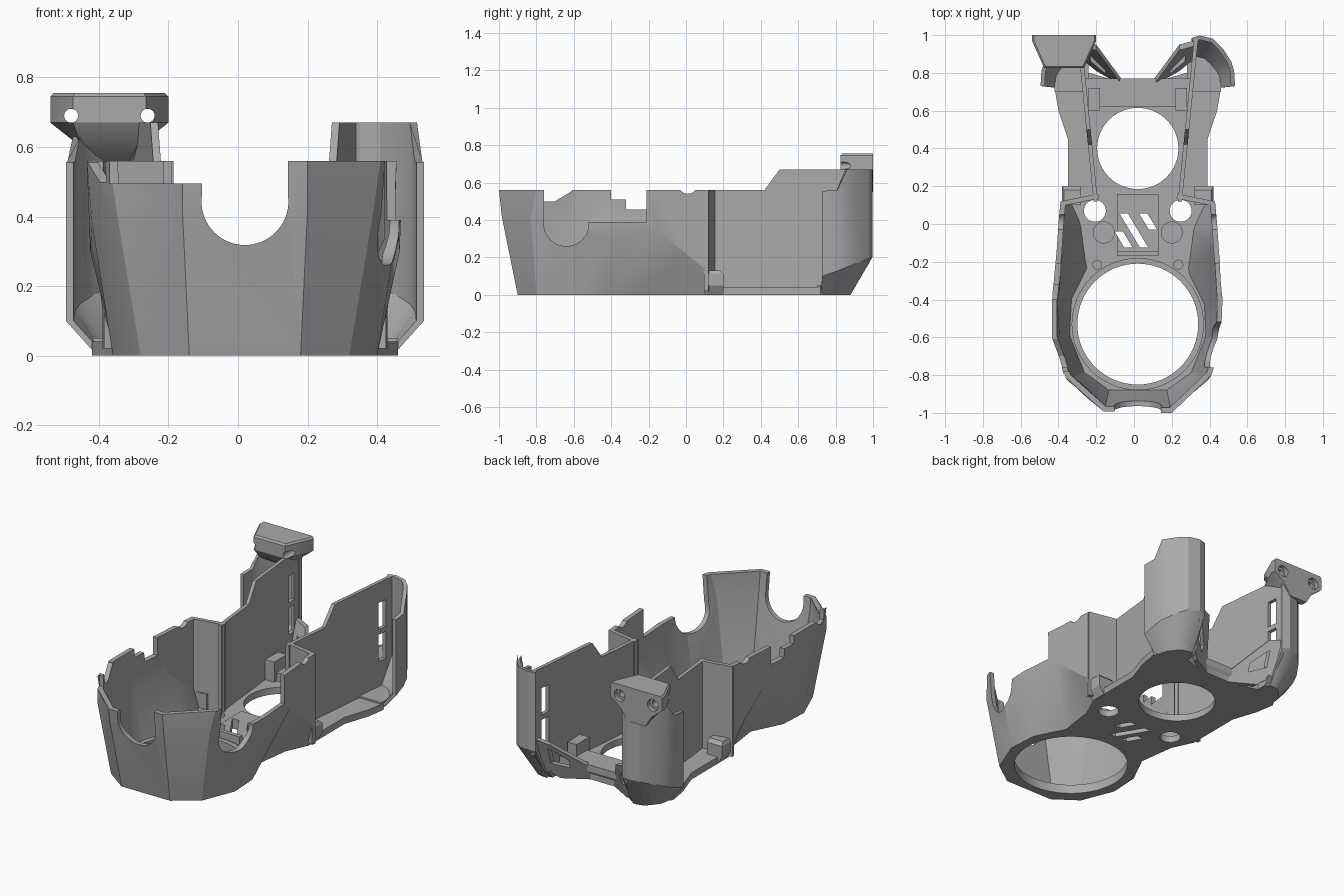
import bpy, bmesh, math
from mathutils import Vector

if "Cube" in bpy.data.objects:
    bpy.data.objects.remove(bpy.data.objects["Cube"])

CX = 0.02  # symmetry line of the housing
grey = bpy.data.materials.new("grey_plastic")
grey.diffuse_color = (0.4, 0.4, 0.4, 1)
grey.use_nodes = True
grey.node_tree.nodes["Principled BSDF"].inputs["Base Color"].default_value = grey.diffuse_color


def finish(name, bm):
    bmesh.ops.recalc_face_normals(bm, faces=bm.faces)
    me = bpy.data.meshes.new(name)
    bm.to_mesh(me)
    bm.free()
    me.materials.append(grey)
    ob = bpy.data.objects.new(name, me)
    bpy.context.collection.objects.link(ob)
    return ob


def loft(name, rings):
    """Closed solid through rings of 3D points."""
    bm = bmesh.new()
    vs = [[bm.verts.new(p) for p in r] for r in rings]
    n = len(vs[0])
    for a, b in zip(vs, vs[1:]):
        for i in range(n):
            j = (i + 1) % n
            bm.faces.new((a[i], a[j], b[j], b[i]))
    bm.faces.new(vs[0])
    bm.faces.new(vs[-1])
    return finish(name, bm)


def prism(name, pts, lo, hi, axis="z"):
    put = {"z": lambda a, b, h: (a, b, h), "y": lambda a, b, h: (a, h, b),
           "x": lambda a, b, h: (h, a, b)}[axis]
    return loft(name, [[put(a, b, h) for a, b in pts] for h in (lo, hi)])


def box(name, x0, x1, y0, y1, z0, z1):
    return prism(name, [(x0, y0), (x1, y0), (x1, y1), (x0, y1)], z0, z1)


def circle(a, b, r, n=48):
    return [(a + r * math.cos(2 * math.pi * i / n), b + r * math.sin(2 * math.pi * i / n)) for i in range(n)]


def wall(name, rows, t, s=1):
    """Thick wall: rows of 3D points stacked upwards, offset sideways by t."""
    def inset(row):
        out = []
        for i, p in enumerate(row):
            p = Vector(p)
            d = [(Vector(row[k + 1]) - Vector(row[k])).to_2d().normalized()
                 for k in (i - 1, i) if 0 <= k < len(row) - 1]
            m = sum((Vector((-e.y, e.x)) for e in d), Vector((0, 0))).normalized()
            m *= t / max(0.5, m.dot(Vector((-d[0].y, d[0].x))))
            out.append((p.x + m.x, p.y + m.y, p.z))
        return out
    return loft(name, [[(CX + s * x, y, z) for x, y, z in list(r) + inset(r)[::-1]] for r in rows])


def cut(ob, *cutters):
    bpy.context.view_layer.objects.active = ob
    for c in cutters:
        m = ob.modifiers.new("cut", "BOOLEAN")
        m.operation, m.solver, m.object = "DIFFERENCE", "EXACT", c
        bpy.ops.object.modifier_apply(modifier=m.name)
        bpy.data.objects.remove(c)


def mirror_path(half):
    return [(-x, y, z) for x, y, z in half[::-1]] + half


# Floor plate with fan openings, screw holes and diagonal vents
half = [(0.16, -0.9), (0.30, -0.8), (0.38, -0.6), (0.37, -0.42), (0.28, -0.24), (0.30, -0.04), (0.37, 0.13),
        (0.37, 0.45), (0.42, 0.6), (0.44, 0.72), (0.36, 0.83), (0.12, 0.76)]
outline = [(CX + x, y) for x, y in half] + [(CX - x, y) for x, y in half[::-1]]
floor = prism("floor", outline, 0, 0.04)
cut(floor, prism("c", circle(CX, -0.53, 0.32, 64), -1, 1), prism("c", circle(CX, 0.4, 0.215, 64), -1, 1))
for s in (-1, 1):
    cut(floor, prism("c", circle(CX + s * 0.227, 0.07, 0.058, 32), -1, 1))

# Raised vent plate between the openings
vent = box("vent_plate", -0.09, 0.13, -0.15, 0.16, 0.035, 0.06)
for part in (floor, vent):
    for x, y0, y1 in ((-0.055, -0.125, -0.04), (0.0, -0.125, 0.055), (0.075, -0.03, 0.055)):
        k = 0.6 * (y1 - y0) / 2
        cut(part, prism("c", [(x + k - 0.022, y0), (x + k + 0.022, y0), (x - k + 0.022, y1), (x - k - 0.022, y1)], -1, 1))
box("vent_ledge", -0.09, 0.13, -0.17, -0.145, 0.03, 0.09)

# Lip around the large opening
lip = prism("large_opening_lip", circle(CX, -0.53, 0.35, 64), 0.02, 0.055)
cut(lip, prism("c", circle(CX, -0.53, 0.32, 64), -1, 1))

# Faceted front bowl
bottom = [(0.16, -0.9, 0), (0.30, -0.8, 0), (0.38, -0.6, 0), (0.37, -0.42, 0), (0.28, -0.24, 0), (0.31, -0.02, 0), (0.37, 0.11, 0)]
middle = [(0.18, -0.985, 0.42), (0.37, -0.83, 0.42), (0.44, -0.61, 0.38), (0.445, -0.4, 0.3), (0.43, -0.15, 0.34),
          (0.42, 0.0, 0.22), (0.41, 0.11, 0.13)]
top = [(0.18, -1.0, 0.56), (0.39, -0.8, 0.56), (0.455, -0.6, 0.56), (0.455, -0.4, 0.56), (0.43, -0.15, 0.56),
       (0.42, 0.0, 0.56), (0.41, 0.11, 0.56)]
bowl = wall("front_bowl", [mirror_path(r) for r in (bottom, middle, top)], 0.028)
arc = [(-0.64 - 0.12 * math.cos(a), 0.38 - 0.12 * math.sin(a)) for a in [math.pi * i / 20 for i in range(21)]]
cut(bowl,
    prism("c", circle(CX, 0.443, 0.125, 64), -1.2, -0.7, "y"),
    box("c", -0.104, 0.144, -1.2, -0.7, 0.443, 0.8),
    box("c", -0.37, -0.09, -1.2, -0.78, 0.495, 0.8),
    prism("c", [(-0.76, 0.7)] + arc + [(-0.52, 0.39), (-0.21, 0.39), (-0.21, 0.7)], 0.2, 0.7, "x"),
    prism("c", [(-0.76, 0.7), (-0.76, 0.5), (-0.70, 0.5), (-0.61, 0.555), (-0.58, 0.7)], -0.7, -0.25, "x"),
    prism("c", [(-0.4, 0.7), (-0.4, 0.51), (-0.32, 0.51), (-0.32, 0.455), (-0.21, 0.455), (-0.21, 0.7)], -0.7, -0.25, "x"),
    prism("c", circle(0.01, 0.59, 0.05, 24), -0.7, 0.7, "x"))

# Rear bar behind the small opening
loft("rear_bar", [[(-0.26, 0.62, z), (0.30, 0.62, z), (0.30, y, z), (-0.26, y, z)] for z, y in ((0.0, 0.74), (0.05, 0.77), (0.09, 0.77))])

for s, side in ((-1, "left"), (1, "right")):
    def X(d):
        return CX + s * d

    # Cross wall closing the bowl towards the arm
    wall(side + "_cross_wall", [[(0.205, 0.135, z), (0.405, 0.095, z)] for z in (0.02, 0.56)], 0.025, s)
    # Foot beside the cross wall
    loft(side + "_foot", [[(X(0.30), 0.1, z), (X(a), 0.1, z), (X(a), b, z), (X(0.30), b, z)]
                          for z, a, b in ((0, 0.37, 0.2), (0.05, 0.40, 0.2), (0.11, 0.40, 0.2), (0.13, 0.39, 0.18))])
    # Screw bosses on the floor
    prism(side + "_boss", circle(X(0.18), -0.045, 0.058, 32), 0.03, 0.055)
    prism(side + "_pin", circle(X(0.215), -0.215, 0.026, 24), 0.03, 0.055)
    # Long thin arm wall
    prof = [(0.12, 0.02), (0.12, 0.56), (0.42, 0.56), (0.50, 0.67), (0.98, 0.67), (0.98, 0.17), (0.88, 0.01)]
    arm = loft(side + "_arm", [[(X(0.2 + 0.1 * y + o), y, z) for y, z in prof] for o in (0, 0.022)])
    for z0, z1 in ((0.2, 0.36), (0.39, 0.55)):
        cut(arm, box("c", min(X(0.2), X(0.4)), max(X(0.2), X(0.4)), 0.86, 0.92, z0, z1))
    # Inner clip on the arm and floor
    box(side + "_clip", min(X(0.2), X(0.26)), max(X(0.2), X(0.26)), 0.6, 0.72, 0.03, 0.16)

    # Curved rear column, open to the front
    h = 0.67 if s > 0 else 0.63
    plan = [(0.285, 0.985), (0.33, 0.998), (0.40, 0.98), (0.45, 0.93), (0.495, 0.86), (0.51, 0.81), (0.515, 0.73)]
    tops = [h, h, h, h, h, 0.56, 0.555]
    base = [(0.285, 0.88, 0), (0.31, 0.88, 0), (0.35, 0.87, 0), (0.38, 0.84, 0), (0.41, 0.80, 0), (0.42, 0.77, 0), (0.425, 0.72, 0)]
    column = wall(side + "_column", [base, [(x, y, 0.10 + 0.4 * max(0, y - 0.74)) for x, y in plan],
                                     [(x, y, 0.3) for x, y in plan], [(x, y, t) for (x, y), t in zip(plan, tops)]], -0.022, s)
    # Sloped bottom of the column
    loft(side + "_column_base", [[(X(0.26), 0.7, z), (X(a), 0.7, z), (X(a), 0.8, z), (X(b), c, z), (X(0.26), c, z)]
                                 for z, a, b, c in ((0, 0.41, 0.33, 0.86), (0.05, 0.44, 0.36, 0.90))])
    # Strut between rear bar and column
    strut = loft(side + "_strut", [[(X(0.08), 0.76 + o, 0.0), (X(0.08), 0.76 + o, 0.07), (X(0.22), 0.95 + o, 0.24),
                                   (X(0.295), 0.97 + o, 0.26), (X(0.295), 0.90 + o, 0.06), (X(0.22), 0.84 + o, 0.0)]
                                   for o in (-0.03, 0.0)])
    cut(strut, prism("c", [(X(0.17), 0.07), (X(0.17), 0.12), (X(0.25), 0.2), (X(0.25), 0.1)], 0.5, 1.2, "y"))

# Flared mount on top of the left column
mount = loft("left_mount", [[(-0.37 - a, 1.0, z), (-0.37 + a, 1.0, z), (-0.37 + a, 0.97, z), (-0.37 + b, y, z), (-0.37 - b, y, z), (-0.37 - a, 0.97, z)]
                            for z, a, b, y in ((0.55, 0.06, 0.05, 0.96), (0.615, 0.10, 0.085, 0.86), (0.67, 0.17, 0.105, 0.825),
                                               (0.745, 0.17, 0.105, 0.825), (0.755, 0.16, 0.1, 0.835))])
for x in (-0.48, -0.26):
    cut(mount, prism("c", circle(x, 0.69, 0.02, 24), 0.7, 1.2, "y"), prism("c", circle(x, 0.69, 0.035, 24), 0.975, 1.2, "y"))

# Smooth curved parts, keep facets sharp
for ob in bpy.data.objects:
    ob.select_set(True)
bpy.ops.object.shade_smooth_by_angle(angle=math.radians(25))
